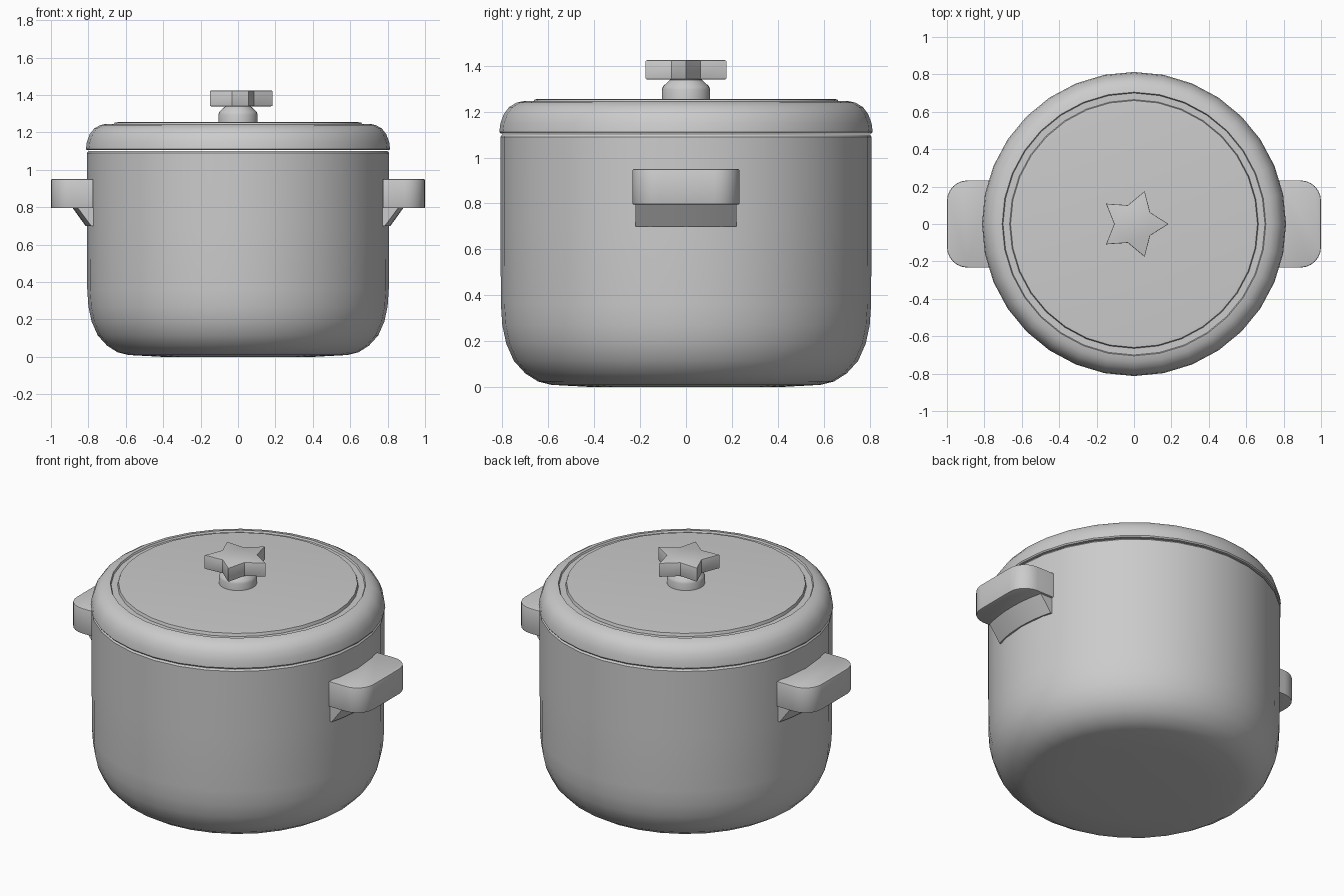
import bpy, bmesh
from math import sin, cos, pi, asin, radians

if "Cube" in bpy.data.objects:
    bpy.data.objects.remove(bpy.data.objects["Cube"])


def finish(name, bm, smooth=35):
    bmesh.ops.remove_doubles(bm, verts=bm.verts, dist=1e-5)
    bmesh.ops.recalc_face_normals(bm, faces=bm.faces)
    me = bpy.data.meshes.new(name)
    bm.to_mesh(me)
    bm.free()
    ob = bpy.data.objects.new(name, me)
    bpy.context.collection.objects.link(ob)
    bpy.ops.object.select_all(action='DESELECT')
    bpy.context.view_layer.objects.active = ob
    ob.select_set(True)
    bpy.ops.object.shade_smooth_by_angle(angle=radians(smooth))
    return ob


def lathe(name, profile, n=32):
    # Revolve a (radius, height) profile, capping both open ends
    bm = bmesh.new()
    rings = [[bm.verts.new((r * cos(2 * pi * i / n), r * sin(2 * pi * i / n), z))
              for i in range(n)] for r, z in profile]
    for a, b in zip(rings, rings[1:]):
        for i in range(n):
            j = (i + 1) % n
            bm.faces.new((a[i], a[j], b[j], b[i]))
    bm.faces.new(rings[0])
    bm.faces.new(rings[-1])
    return finish(name, bm)


def prism(name, pts, z0, z1, bevel):
    # Extrude an outline upward and soften its edges
    bm = bmesh.new()
    f = bm.faces.new([bm.verts.new((x, y, z0)) for x, y in pts])
    top = bmesh.ops.extrude_face_region(bm, geom=[f])['geom']
    for v in top:
        if isinstance(v, bmesh.types.BMVert):
            v.co.z = z1
    bmesh.ops.recalc_face_normals(bm, faces=bm.faces)
    rims = [e for e in bm.edges if abs(e.verts[0].co.z - e.verts[1].co.z) < 1e-6]
    bmesh.ops.bevel(bm, geom=rims, offset=bevel, segments=2, profile=0.5,
                    affect='EDGES')
    return finish(name, bm)


# Pot body with rounded base
lathe("pot_body", [
    (0.40, 0.0), (0.585, 0.01), (0.645, 0.025), (0.70, 0.06), (0.75, 0.115),
    (0.783, 0.19), (0.80, 0.27), (0.806, 0.36), (0.808, 0.70), (0.808, 1.09),
    (0.80, 1.10), (0.74, 1.10)])

# Lid with rounded shoulder, shallow groove and raised centre
lathe("lid", [
    (0.74, 1.105), (0.808, 1.105), (0.813, 1.112), (0.808, 1.15), (0.793, 1.19),
    (0.77, 1.22), (0.738, 1.239), (0.705, 1.246), (0.70, 1.236), (0.665, 1.236),
    (0.66, 1.253), (0.64, 1.255)])

# Knob neck
lathe("knob_neck", [
    (0.105, 1.24), (0.105, 1.295), (0.10, 1.31), (0.07, 1.338), (0.068, 1.35)])

# Star knob, one point facing +x
star = []
for i in range(10):
    r, a = (0.106, 0) if i % 2 else (0.185, 0)
    a = i * pi / 5
    star.append((r * cos(a), r * sin(a)))
prism("star_knob", star, 1.34, 1.424, 0.004)

# Side handles with curved braces beneath
for side, s in (("right", 1), ("left", -1)):
    R, hx, hy = 0.11, 1.0, 0.233
    corner = [(hx - R + R * cos(k * pi / 12), hy - R + R * sin(k * pi / 12))
              for k in range(7)]
    outline = [(0.775, -hy)] + [(x, -y) for x, y in reversed(corner)] \
        + corner + [(0.775, hy)]
    prism(side + "_handle", [(s * x, y) for x, y in outline], 0.795, 0.95, 0.006)

    bm = bmesh.new()
    section = [(0.77, 0.70), (0.815, 0.70), (0.887, 0.80), (0.77, 0.80)]
    rows = []
    for k in range(9):
        y = 0.22 * (k - 4) / 4
        rows.append([bm.verts.new((s * r * cos(asin(y / r)), y, z))
                     for r, z in section])
    for a, b in zip(rows, rows[1:]):
        for i in range(4):
            j = (i + 1) % 4
            bm.faces.new((a[i], a[j], b[j], b[i]))
    bm.faces.new(rows[0])
    bm.faces.new(rows[-1])
    finish(side + "_handle_brace", bm)
